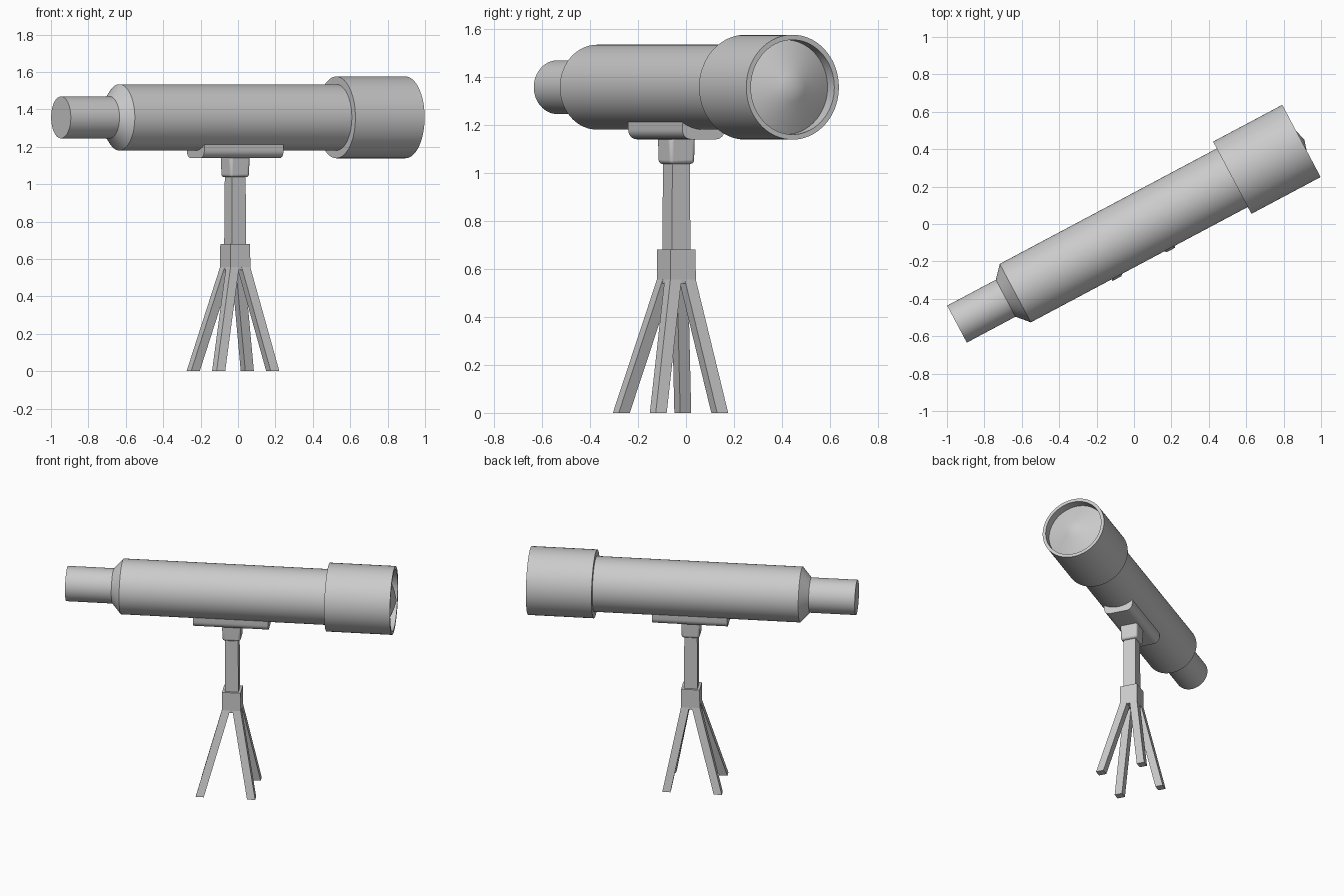
import bpy, bmesh, math
from mathutils import Matrix, Vector

if "Cube" in bpy.data.objects:
    bpy.data.objects.remove(bpy.data.objects["Cube"])

# Everything is built along local x, then turned 28 degrees about the stand
PLACE = Matrix.Translation((-0.015, -0.04, 0)) @ Matrix.Rotation(math.radians(28), 4, 'Z')
AXIS_Z = 1.357


def finish(bm, name, smooth=False, bevel=0.0):
    bmesh.ops.remove_doubles(bm, verts=bm.verts, dist=1e-5)
    bmesh.ops.recalc_face_normals(bm, faces=bm.faces)
    bm.transform(PLACE)
    me = bpy.data.meshes.new(name)
    bm.to_mesh(me)
    bm.free()
    ob = bpy.data.objects.new(name, me)
    bpy.context.collection.objects.link(ob)
    if bevel:
        mod = ob.modifiers.new("edge_rounding", 'BEVEL')
        mod.width, mod.segments = bevel, 3
    if smooth:
        bpy.ops.object.select_all(action='DESELECT')
        ob.select_set(True)
        bpy.context.view_layer.objects.active = ob
        bpy.ops.object.shade_smooth_by_angle(angle=math.radians(30))
    return ob


def lathe(name, profile, steps=72):
    """Spin (x, radius) points about the tube axis."""
    bm = bmesh.new()
    vs = [bm.verts.new((x, 0, AXIS_Z + r)) for x, r in profile]
    es = [bm.edges.new(p) for p in zip(vs, vs[1:])]
    bmesh.ops.spin(bm, geom=vs + es, cent=(0, 0, AXIS_Z), axis=(1, 0, 0),
                   angle=2 * math.pi, steps=steps, use_merge=True)
    return finish(bm, name, smooth=True)


def prism(name, bottom, top, bevel=0.0):
    """Square bar between two (x, y, z, half_width) ends."""
    bm = bmesh.new()
    rings = []
    for x, y, z, h in (bottom, top):
        rings.append([bm.verts.new((x + sx * h, y + sy * h, z))
                      for sx, sy in ((-1, -1), (1, -1), (1, 1), (-1, 1))])
    a, b = rings
    bm.faces.new(a)
    bm.faces.new(b)
    for i in range(4):
        j = (i + 1) % 4
        bm.faces.new((a[i], a[j], b[j], b[i]))
    return finish(bm, name, smooth=bevel > 0, bevel=bevel)


# Optical tube
lathe("eyepiece", [(-1.055, 0), (-1.055, 0.112), (-0.74, 0.112), (-0.74, 0)])
lathe("main_tube", [(-0.76, 0), (-0.76, 0.112), (-0.702, 0.177), (0.63, 0.177), (0.63, 0)])
# Hood with recessed, slightly pointed lens
lathe("objective_hood", [(0.612, 0), (0.612, 0.2185), (1.031, 0.2185), (1.031, 0.197),
                         (0.971, 0.197), (1.031, 0.06), (1.048, 0)])

# Saddle under the tube: rounded-bottom profile with a top that follows the tube
R = 0.04
right = [(0.1, AXIS_Z - 0.145)]
for i in range(7):
    t = math.radians(15 * i)
    right.append((0.1 - R + R * math.cos(t), 1.14 + R - R * math.sin(t)))
arc = [(y, AXIS_Z - math.sqrt(0.175 ** 2 - y * y)) for y in (-0.08, -0.05, 0, 0.05, 0.08)]
outline = right + [(-y, z) for y, z in reversed(right)] + arc
bm = bmesh.new()
face = bm.faces.new([bm.verts.new((-0.24, y, z)) for y, z in outline])
ext = bmesh.ops.extrude_face_region(bm, geom=[face])
bmesh.ops.translate(bm, vec=Vector((0.48, 0, 0)),
                    verts=[g for g in ext["geom"] if isinstance(g, bmesh.types.BMVert)])
finish(bm, "saddle", smooth=True)

# Stand
prism("mount_collar", (0, 0, 1.037, 0.058), (0, 0, 1.16, 0.061), bevel=0.015)
prism("post", (0, 0, 0.6, 0.044), (0, 0, 1.06, 0.041))
prism("leg_hub", (0, 0, 0.54, 0.06), (0, 0, 0.68, 0.059))

# Four splayed legs
for sx, side in ((-1, "left"), (1, "right")):
    for sy, end in ((-1, "front"), (1, "back")):
        prism(f"leg_{end}_{side}",
              (-0.022 + sx * 0.164, -0.016 + sy * 0.145, 0, 0.026),
              (sx * 0.033, sy * 0.033, 0.56, 0.026))
